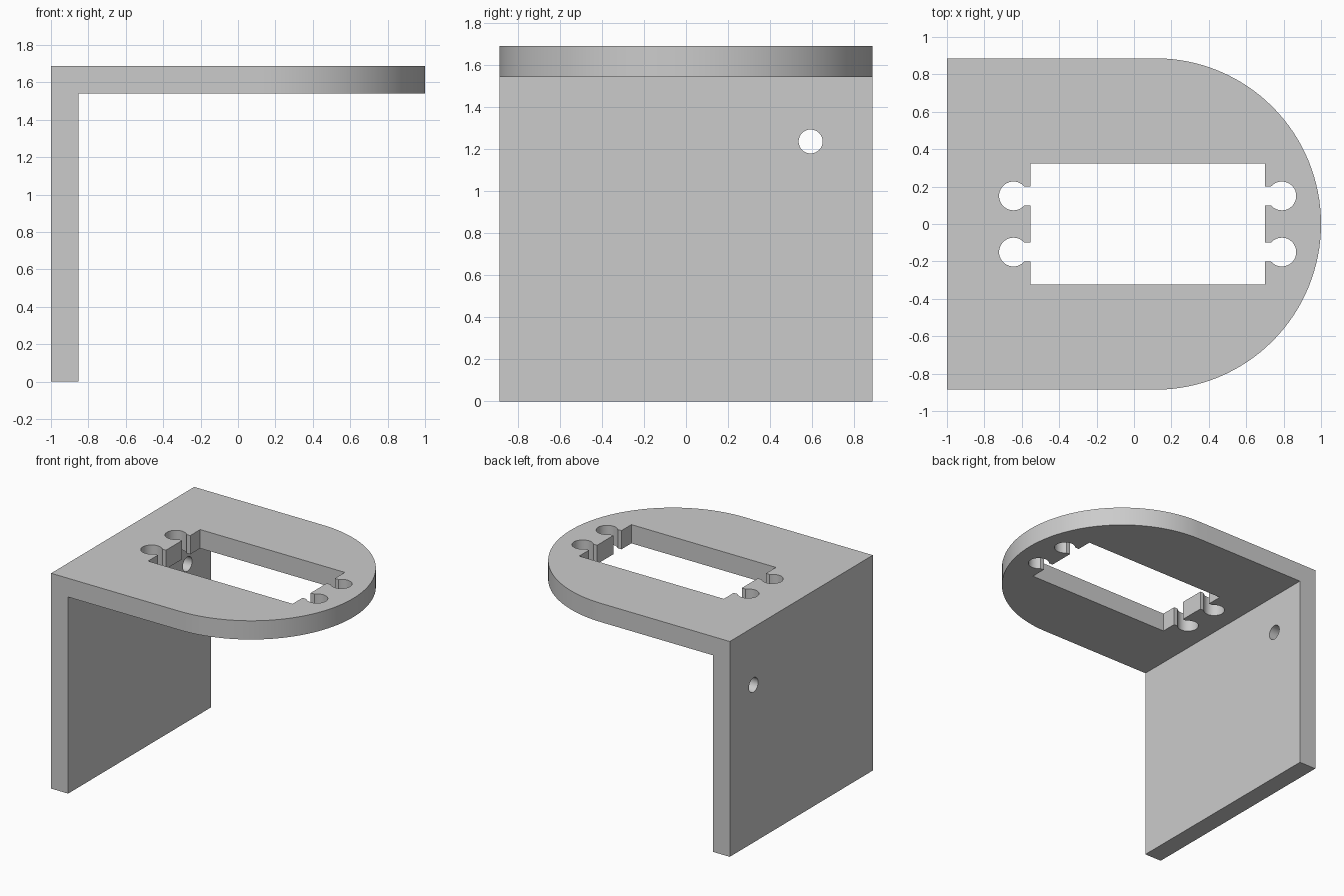
import bpy, bmesh, math
from mathutils import Matrix

if "Cube" in bpy.data.objects:
    bpy.data.objects.remove(bpy.data.objects["Cube"], do_unlink=True)

HALF_Y, HEIGHT, THICK = 0.886, 1.688, 0.147
WALL_IN = -1 + THICK

grey = bpy.data.materials.new("light_grey")
grey.use_nodes = True
grey.diffuse_color = (0.6, 0.6, 0.6, 1)
grey.node_tree.nodes["Principled BSDF"].inputs["Base Color"].default_value = (0.6, 0.6, 0.6, 1)


def prism(name, outline, low, high, turn=Matrix()):
    """Extrude a flat outline from low to high, then turn it."""
    bm = bmesh.new()
    base = bm.faces.new([bm.verts.new((u, v, low)) for u, v in outline])
    top = bmesh.ops.extrude_face_region(bm, geom=[base])["geom"]
    bmesh.ops.translate(bm, vec=(0, 0, high - low),
                        verts=[g for g in top if isinstance(g, bmesh.types.BMVert)])
    bm.transform(turn)
    bmesh.ops.recalc_face_normals(bm, faces=bm.faces)
    mesh = bpy.data.meshes.new(name)
    bm.to_mesh(mesh)
    bm.free()
    mesh.materials.append(grey)
    obj = bpy.data.objects.new(name, mesh)
    bpy.context.collection.objects.link(obj)
    return obj


def arc(cx, cy, r, start, end, steps):
    angles = [start + (end - start) * i / steps for i in range(steps + 1)]
    return [(cx + r * math.cos(a), cy + r * math.sin(a)) for a in angles]


def combine(target, tool, operation):
    mod = target.modifiers.new(tool.name, 'BOOLEAN')
    mod.operation, mod.solver, mod.object = operation, 'EXACT', tool
    tool.hide_render = True
    tool.hide_set(True)


# L-shaped side profile, drawn in x-z and extruded along y
profile = [(-1, 0), (WALL_IN, 0), (WALL_IN, HEIGHT - THICK),
           (1.2, HEIGHT - THICK), (1.2, HEIGHT), (-1, HEIGHT)]
bracket = prism("bracket", profile, -1, 1, Matrix.Rotation(math.pi / 2, 4, 'X'))

# Rounded plan shape trims the bracket to its final outline
plan = [(-1.2, -HALF_Y)] + arc(1 - HALF_Y, 0, HALF_Y, -math.pi / 2, math.pi / 2, 64)
plan.append((-1.2, HALF_Y))
combine(bracket, prism("plan_trim", plan, -0.2, 2), 'INTERSECT')

# Rectangular opening with two keyhole notches at each end
MID, HALF_X, HALF_W = 0.073, 0.627, 0.323
NOTCH_X, NOTCH_R, NECK = 0.7175, 0.077, 0.05
neck_angle = math.asin(NECK / NOTCH_R)
end = [(HALF_X, -HALF_W)]
for y in (-0.15, 0.15):
    end.append((HALF_X, y - NECK))
    end += arc(NOTCH_X, y, NOTCH_R, math.pi + neck_angle, 3 * math.pi - neck_angle, 28)
    end.append((HALF_X, y + NECK))
end.append((HALF_X, HALF_W))
opening = [(MID + s * x, s * y) for s in (1, -1) for x, y in end]
combine(bracket, prism("opening_cutter", opening, 1.4, 1.9), 'DIFFERENCE')

# Four mounting holes through the wall, bored along x
along_x = Matrix(((0, 0, 1, 0), (1, 0, 0, 0), (0, 1, 0, 0), (0, 0, 0, 1)))
for y in (-0.592, 0.592):
    for z in (0.3, 1.235):
        circle = arc(y, z, 0.057, 0, 2 * math.pi, 32)[:-1]
        combine(bracket, prism("hole_cutter", circle, -1.2, -0.7, along_x), 'DIFFERENCE')

# Bake the cuts, then drop the helpers
tools = [m.object for m in bracket.modifiers]
bpy.ops.object.select_all(action='DESELECT')
bpy.context.view_layer.objects.active = bracket
bracket.select_set(True)
for mod in list(bracket.modifiers):
    bpy.ops.object.modifier_apply(modifier=mod.name)
for tool in tools:
    bpy.data.objects.remove(tool, do_unlink=True)
bpy.ops.object.shade_smooth_by_angle(angle=math.radians(30))
